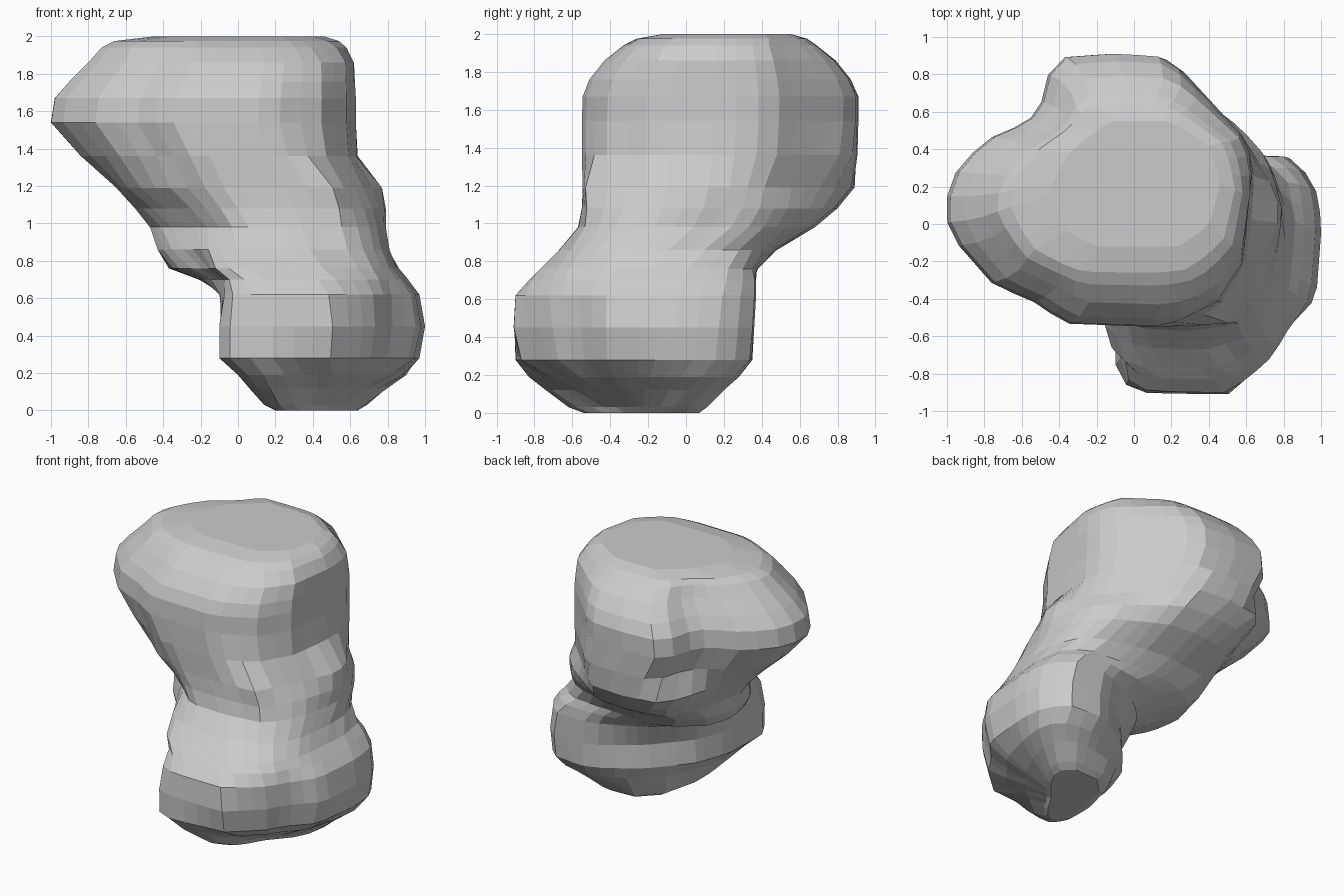
import bpy, bmesh, math
from mathutils import Vector

SIDES = 40

# Plan outlines of the boulder, from the ground upward
sole = [(.14, -.5), (.2, -.62), (.32, -.56), (.44, -.36), (.6, -.18), (.69, 0),
        (.6, .11), (.35, .1), (.2, -.05), (.14, -.3)]
foot = [(-.1, -.6), (-.1, -.8), (0, -.9), (.5, -.91), (.72, -.72), (.8, -.58), (.97, -.4),
        (1, 0), (.96, .22), (.83, .34), (.55, .35), (.24, .14), (0, -.13), (-.09, -.38)]
neck = [(-.33, 0), (-.28, -.25), (-.12, -.43), (-.09, -.68), (0, -.78), (.5, -.79),
        (.72, -.65), (.83, -.42), (.87, 0), (.84, .23), (.72, .36), (.2, .38), (-.1, .33), (-.27, .2)]
waist = [(-.47, 0), (-.4, -.2), (-.18, -.4), (0, -.58), (.3, -.6), (.6, -.55), (.74, -.36),
         (.79, 0), (.76, .25), (.62, .42), (.27, .6), (0, .63), (-.28, .58), (-.41, .36)]
shoulder = [(-.65, .05), (-.57, -.22), (-.35, -.42), (-.1, -.53), (.2, -.545), (.5, -.53),
            (.63, -.27), (.76, 0), (.76, .15), (.62, .4), (.17, .87), (-.1, .89),
            (-.37, .85), (-.45, .7), (-.5, .5), (-.6, .3)]
head = [(-1, .1), (-.98, -.05), (-.72, -.35), (-.58, -.38), (-.36, -.53), (.17, -.55),
        (.44, -.42), (.58, -.2), (.63, .3), (.6, .46), (.17, .9), (-.1, .92), (-.37, .9),
        (-.45, .82), (-.5, .62), (-.57, .55), (-.8, .45), (-.97, .25)]
crown = [(-.6, .15), (-.5, -.1), (-.3, -.22), (.25, -.22), (.45, -.08), (.52, .2),
         (.45, .45), (.2, .62), (-.2, .62), (-.45, .42)]


def sample(poly, centre):
    """Cast evenly spaced rays from the centre to the outline."""
    out = []
    c = Vector(centre)
    for i in range(SIDES):
        a = 2 * math.pi * i / SIDES
        d = Vector((math.cos(a), math.sin(a)))
        best = 0
        for p, q in zip(poly, poly[1:] + poly[:1]):
            p, e = Vector(p) - c, Vector(q) - Vector(p)
            den = d.x * e.y - d.y * e.x
            if abs(den) < 1e-9:
                continue
            t = (p.x * e.y - p.y * e.x) / den
            s = (p.x * d.y - p.y * d.x) / den
            if t > 0 and -1e-6 <= s <= 1 + 1e-6:
                best = max(best, t)
        out.append(c + d * best)
    return out


def fit(pts, x0, x1, y0, y1):
    """Stretch a ring to the given extents."""
    ax, bx = min(p.x for p in pts), max(p.x for p in pts)
    ay, by = min(p.y for p in pts), max(p.y for p in pts)
    return [((p.x - ax) / (bx - ax) * (x1 - x0) + x0,
             (p.y - ay) / (by - ay) * (y1 - y0) + y0) for p in pts]


shapes = [sample(sole, (.4, -.25)), sample(foot, (.4, -.25)), sample(neck, (.28, -.18)),
          sample(waist, (.15, 0)), sample(shoulder, (.03, .12)),
          sample(head, (-.12, .15)), sample(crown, (-.05, .2))]

# Levels: height, position in the list of outlines, x extents, y extents
levels = [(0, 0, .2, .64, -.54, .07), (.03, 0, .14, .69, -.62, .11),
          (.12, .25, .06, .8, -.74, .2), (.19, .5, 0, .9, -.83, .28),
          (.28, .85, -.1, .97, -.9, .35), (.45, 1, -.1, 1, -.91, .36),
          (.62, 1.3, -.1, .97, -.9, .37), (.7, 1.75, -.21, .91, -.83, .37),
          (.76, 2.1, -.37, .86, -.77, .38), (.86, 2.55, -.43, .81, -.67, .48),
          (.98, 3.1, -.47, .79, -.57, .68), (1.08, 3.5, -.55, .79, -.55, .8),
          (1.19, 4, -.65, .77, -.545, .89), (1.36, 4.85, -.84, .64, -.55, .905),
          (1.54, 5, -1, .63, -.55, .91), (1.67, 5, -.98, .63, -.545, .91),
          (1.76, 5.1, -.9, .625, -.51, .87), (1.86, 5.3, -.8, .62, -.43, .79),
          (1.94, 5.6, -.73, .58, -.33, .69), (1.975, 5.8, -.66, .54, -.26, .64),
          (2, 6, -.45, .46, -.12, .55)]

# Loft the rings into one closed stone
bm = bmesh.new()
rings = []
for z, k, *ext in levels:
    i = min(int(k), len(shapes) - 2)
    blend = [a.lerp(b, k - i) for a, b in zip(shapes[i], shapes[i + 1])]
    rings.append([bm.verts.new((x, y, z)) for x, y in fit(blend, *ext)])
for lo, hi in zip(rings, rings[1:]):
    for i in range(SIDES):
        j = (i + 1) % SIDES
        bm.faces.new((lo[i], lo[j], hi[j], hi[i]))
bm.faces.new(rings[0][::-1])
bm.faces.new(rings[-1])
bmesh.ops.recalc_face_normals(bm, faces=bm.faces)

mesh = bpy.data.meshes.new("boulder")
bm.to_mesh(mesh)
bm.free()
boulder = bpy.data.objects.new("boulder", mesh)
bpy.context.collection.objects.link(boulder)
